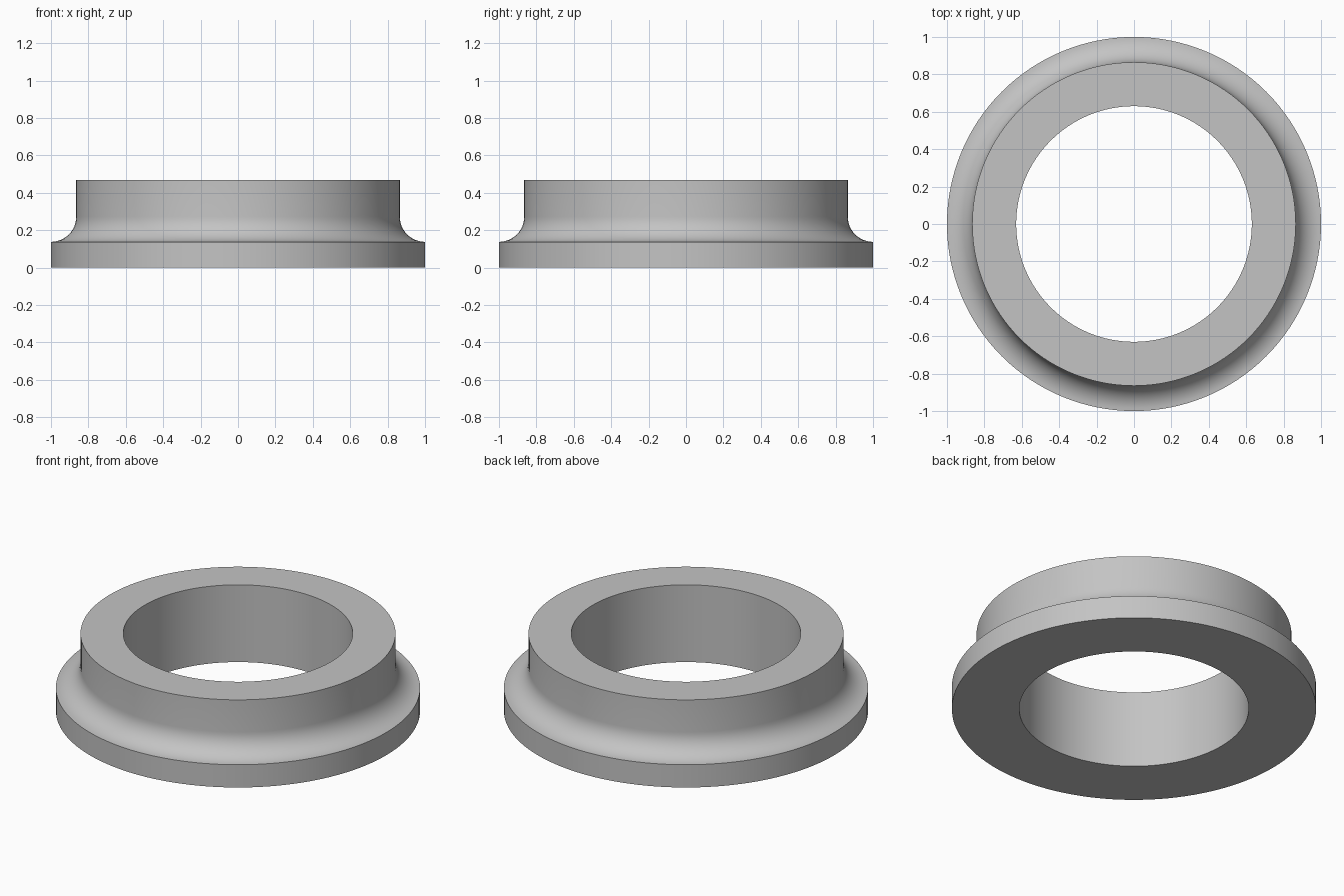
import bpy
import bmesh
import math

cube = bpy.data.objects.get("Cube")
if cube:
    bpy.data.objects.remove(cube, do_unlink=True)

# Main dimensions
SEGMENTS = 128
BORE, COLLAR, FLANGE = 0.63, 0.865, 1.0
FLANGE_TOP, TOP = 0.138, 0.468
FILLET = FLANGE - COLLAR
FILLET_STEPS = 12

# Plain grey material
grey = bpy.data.materials.new("plain_grey")
grey.use_nodes = True
colour = (0.55, 0.55, 0.55, 1)
grey.diffuse_color = colour
grey.node_tree.nodes["Principled BSDF"].inputs["Base Color"].default_value = colour

# Cross-section: bore, base, flange rim, concave fillet, collar
profile = [(BORE, TOP), (BORE, 0), (FLANGE, 0)]
for i in range(FILLET_STEPS + 1):
    a = math.pi / 2 * i / FILLET_STEPS
    profile.append((FLANGE - FILLET * math.sin(a),
                    FLANGE_TOP + FILLET * (1 - math.cos(a))))
profile.append((COLLAR, TOP))

# Revolve the closed cross-section around z
bm = bmesh.new()
rings = []
for s in range(SEGMENTS):
    t = math.tau * s / SEGMENTS
    rings.append([bm.verts.new((r * math.cos(t), r * math.sin(t), z))
                  for r, z in profile])
count = len(profile)
for s, ring in enumerate(rings):
    following = rings[(s + 1) % SEGMENTS]
    for i in range(count):
        j = (i + 1) % count
        bm.faces.new((ring[i], following[i], following[j], ring[j]))
bmesh.ops.recalc_face_normals(bm, faces=bm.faces)

mesh = bpy.data.meshes.new("flanged_ring")
bm.to_mesh(mesh)
bm.free()
mesh.materials.append(grey)
ring_object = bpy.data.objects.new("flanged_ring", mesh)
bpy.context.collection.objects.link(ring_object)

# Smooth round walls with crisp rims
bpy.ops.object.select_all(action="DESELECT")
ring_object.select_set(True)
bpy.context.view_layer.objects.active = ring_object
bpy.ops.object.shade_smooth_by_angle(angle=math.radians(30))
